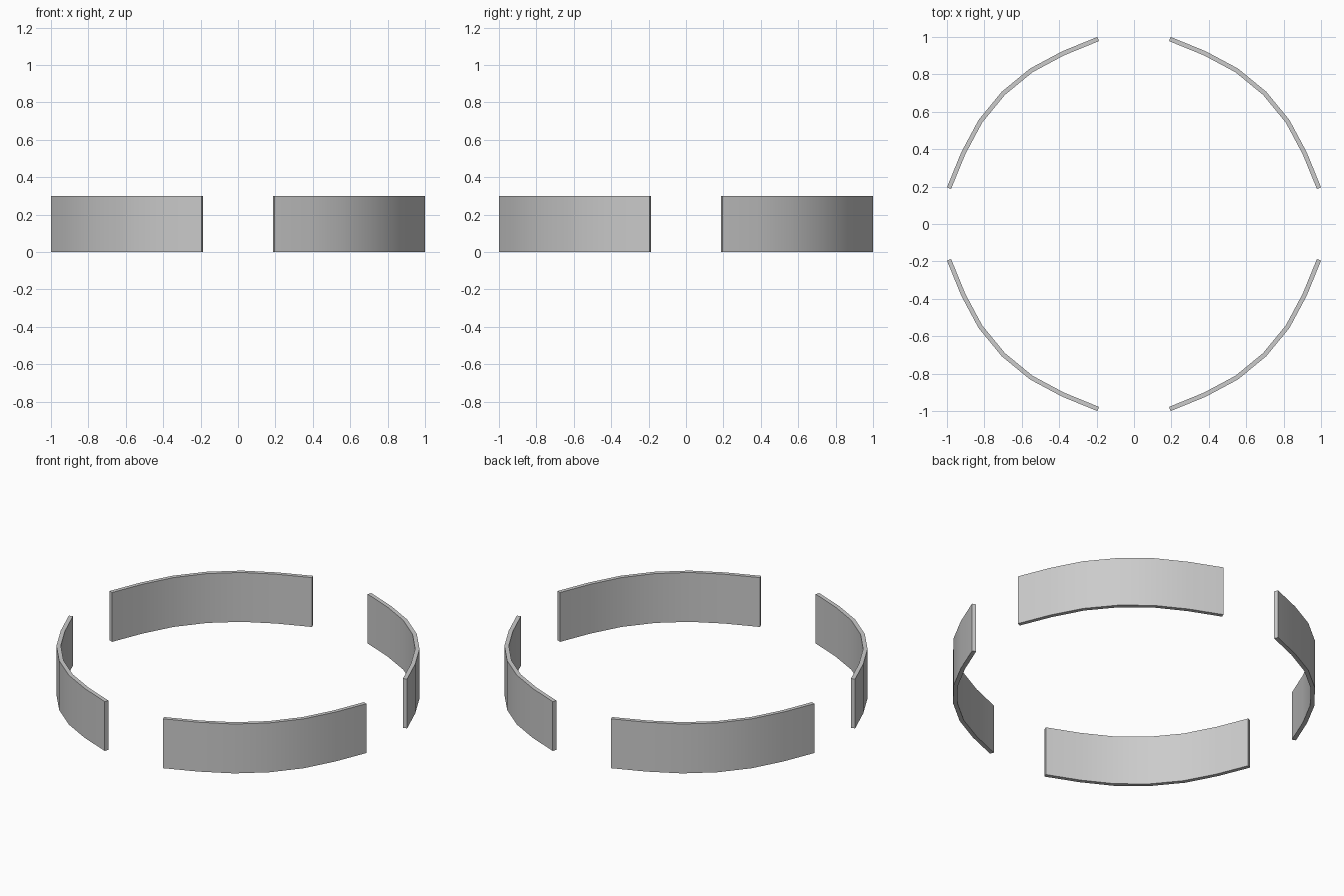
import bpy, bmesh, math

if "Cube" in bpy.data.objects:
    bpy.data.objects.remove(bpy.data.objects["Cube"])

RADIUS, THICK, HEIGHT = 0.988, 0.024, 0.30


def arc_profile():
    """Outer and inner outline of one quarter segment, with straight flared ends."""
    outer, inner = [], []
    # end points, cut square to the straight end runs
    end_out, end_in = (1.0, 0.196), (0.978, 0.187)
    outer.append(end_out)
    inner.append(end_in)
    for i in range(2, 7):
        a = math.radians(11.25 * i)
        for pts, r in ((outer, RADIUS + THICK / 2), (inner, RADIUS - THICK / 2)):
            pts.append((r * math.cos(a), r * math.sin(a)))
    outer.append(end_out[::-1])
    inner.append(end_in[::-1])
    return outer, inner


def wall_segment(name, turn):
    outer, inner = arc_profile()
    c, s = round(math.cos(turn)), round(math.sin(turn))
    bm = bmesh.new()

    def column(p):
        x, y = p[0] * c - p[1] * s, p[0] * s + p[1] * c
        return bm.verts.new((x, y, 0)), bm.verts.new((x, y, HEIGHT))

    out = [column(p) for p in outer]
    inn = [column(p) for p in inner]
    for i in range(len(out) - 1):
        a, b, p, q = out[i], out[i + 1], inn[i], inn[i + 1]
        bm.faces.new((a[0], b[0], b[1], a[1]))   # outside
        bm.faces.new((q[0], p[0], p[1], q[1]))   # inside
        bm.faces.new((a[1], b[1], q[1], p[1]))   # top
        bm.faces.new((b[0], a[0], p[0], q[0]))   # bottom
    # end caps
    bm.faces.new((out[0][0], out[0][1], inn[0][1], inn[0][0]))
    bm.faces.new((out[-1][1], out[-1][0], inn[-1][0], inn[-1][1]))
    bmesh.ops.recalc_face_normals(bm, faces=bm.faces)
    mesh = bpy.data.meshes.new(name)
    bm.to_mesh(mesh)
    bm.free()
    ob = bpy.data.objects.new(name, mesh)
    bpy.context.collection.objects.link(ob)
    # smooth curve, sharp rims
    bpy.ops.object.select_all(action='DESELECT')
    ob.select_set(True)
    bpy.context.view_layer.objects.active = ob
    bpy.ops.object.shade_smooth_by_angle(angle=math.radians(30))


# four curved walls with gaps on the axes
for i, side in enumerate(("back_right", "back_left", "front_left", "front_right")):
    wall_segment("curved_wall_" + side, i * math.pi / 2)
